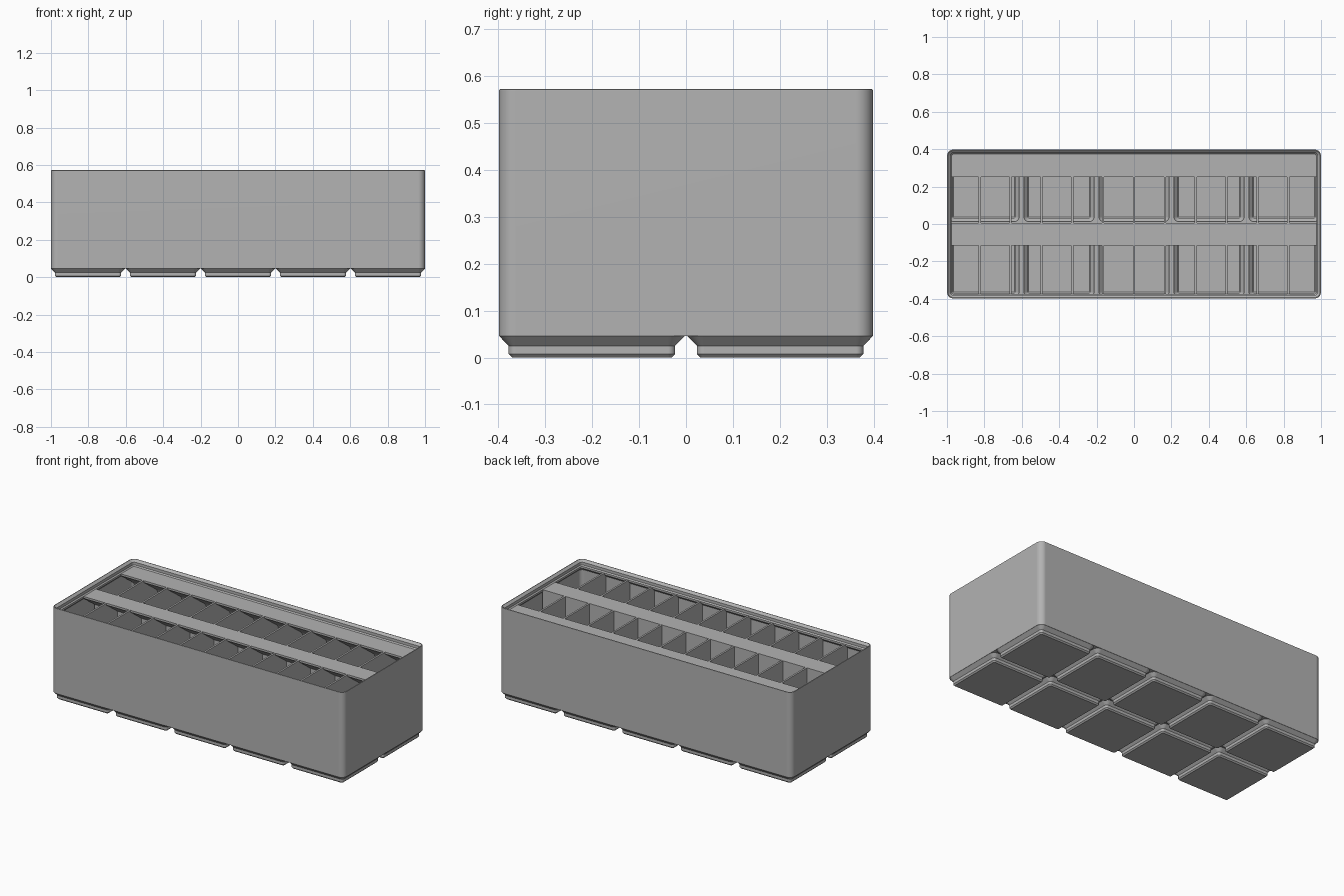
import bpy, bmesh, math

if "Cube" in bpy.data.objects:
    bpy.data.objects.remove(bpy.data.objects["Cube"])

U = 0.009547                 # one millimetre
PITCH = 42 * U
HX, HY = 1.0, 41.75 * U      # outer half sizes
R = 3.75 * U                 # outer corner radius
BASE, RIM, TOP = 0.046, 0.5346, 0.572
WALL = 0.0095
CELLS = [((i - 2) * PITCH, (j - 0.5) * PITCH) for i in range(5) for j in range(2)]

grey = bpy.data.materials.new("light grey plastic")
grey.use_nodes = True
COLOUR = (0.45, 0.45, 0.45, 1)
grey.diffuse_color = COLOUR
grey.node_tree.nodes["Principled BSDF"].inputs["Base Color"].default_value = COLOUR


def make(name, bm):
    bmesh.ops.recalc_face_normals(bm, faces=bm.faces)
    mesh = bpy.data.meshes.new(name)
    bm.to_mesh(mesh)
    bm.free()
    mesh.materials.append(grey)
    obj = bpy.data.objects.new(name, mesh)
    bpy.context.collection.objects.link(obj)
    return obj


def loft(bm, hx, hy, r, profile, cx=0, cy=0):
    """Closed solid of rounded rectangles; profile holds (inset, z)."""
    rings = []
    for inset, z in profile:
        rad = max(r - inset, 0.007)
        ax, ay = hx - inset - rad, hy - inset - rad
        ring = []
        for q, (sx, sy) in enumerate([(1, 1), (-1, 1), (-1, -1), (1, -1)]):
            for k in range(9):
                a = (q + k / 8) * math.pi / 2
                ring.append(bm.verts.new((cx + sx * ax + rad * math.cos(a),
                                          cy + sy * ay + rad * math.sin(a), z)))
        rings.append(ring)
    n = len(rings[0])
    for a, b in zip(rings, rings[1:]):
        for i in range(n):
            bm.faces.new((a[i], a[(i + 1) % n], b[(i + 1) % n], b[i]))
    bm.faces.new(rings[0][::-1])
    bm.faces.new(rings[-1])


def prism(bm, yz, x0, x1):
    """Extrude a y-z outline along x."""
    a = [bm.verts.new((x0, y, z)) for y, z in yz]
    b = [bm.verts.new((x1, y, z)) for y, z in yz]
    bm.faces.new(a)
    bm.faces.new(b[::-1])
    for i in range(len(yz)):
        j = (i + 1) % len(yz)
        bm.faces.new((a[i], a[j], b[j], b[i]))


def boolean(target, tool, operation):
    mod = target.modifiers.new(operation, 'BOOLEAN')
    mod.operation, mod.object, mod.solver = operation, tool, 'EXACT'
    bpy.context.view_layer.objects.active = target
    bpy.ops.object.modifier_apply(modifier=mod.name)
    bpy.data.objects.remove(tool)


# Outer body with a softened rim
bm = bmesh.new()
loft(bm, HX, HY, R, [(0, BASE), (0, TOP - 0.003), (0.001, TOP - 0.001), (0.003, TOP)])
bin_body = make("bin_body", bm)

# Feet with a stepped profile
bm = bmesh.new()
FOOT = 20.73 * U
for cx, cy in CELLS:
    loft(bm, FOOT, FOOT, R, [(0.028, 0), (0.0205, 0.0076), (0.0205, 0.025),
                             (0.0005, 0.0455), (0.006, 0.051)], cx, cy)
boolean(bin_body, make("feet", bm), 'UNION')

# Main cavity with the stacking lip
bm = bmesh.new()
loft(bm, HX, HY, R, [(WALL, 0.056), (WALL, 0.508), (0.0249, 0.5234), (0.0249, RIM),
                     (0.0182, 0.5413), (0.0182, 0.5585), (0.0055, 0.5705),
                     (0.004, TOP + 0.005)])
boolean(bin_body, make("cavity", bm), 'DIFFERENCE')

# Hollows inside the feet
bm = bmesh.new()
for cx, cy in CELLS:
    loft(bm, FOOT, FOOT, R, [(0.034, 0.010), (0.0305, 0.0135), (0.0305, 0.029),
                             (0.0105, 0.049), (0.0105, 0.07)], cx, cy)
boolean(bin_body, make("foot_hollows", bm), 'DIFFERENCE')

# Dividers between the columns, reaching down into each foot
bm = bmesh.new()
IN_X, IN_Y, T = HX - 0.006, HY - 0.006, 0.0057
for i in range(1, 12):
    x = (i / 6 - 1) * 0.99
    end = HY - 0.022
    prism(bm, [(-IN_Y, 0.05), (IN_Y, 0.05), (IN_Y, 0.51), (end, RIM - 0.0004),
               (-end, RIM - 0.0004), (-IN_Y, 0.51)], x - T, x + T)
    for cy in (-PITCH / 2, PITCH / 2):
        prism(bm, [(cy - 0.172, 0.008), (cy + 0.172, 0.008), (cy + 0.172, 0.027),
                   (cy + 0.191, 0.0505), (cy - 0.191, 0.0505), (cy - 0.172, 0.027)],
              x - T, x + T)
make("column_dividers", bm)

# Wall between the two rows
bm = bmesh.new()
prism(bm, [(-T, 0.05), (T, 0.05), (T, RIM), (-T, RIM)], -0.978, 0.978)
make("row_divider", bm)

# Sloped label shelves behind each row
for name, back, tip in (("front_label_shelf", 0.0, -0.115),
                        ("back_label_shelf", HY - 0.022, 0.25)):
    bm = bmesh.new()
    drop = (back - tip) * math.tan(math.radians(36))
    prism(bm, [(tip, RIM), (back, RIM), (back, RIM - 0.012 - drop), (tip, RIM - 0.012)],
          -0.978, 0.978)
    if name.startswith("back"):
        # lower wedge meeting the wall under the lip
        prism(bm, [(back, 0.52), (back + 0.016, 0.51), (back + 0.016, 0.40),
                   (back, RIM - 0.012 - drop)], -0.978, 0.978)
    make(name, bm)

# Smooth the rounded corners, keep the edges crisp
bpy.ops.object.select_all(action='DESELECT')
bin_body.select_set(True)
bpy.context.view_layer.objects.active = bin_body
bpy.ops.object.shade_smooth_by_angle(angle=math.radians(30))
weighted = bin_body.modifiers.new("even_normals", 'WEIGHTED_NORMAL')
weighted.keep_sharp = True
